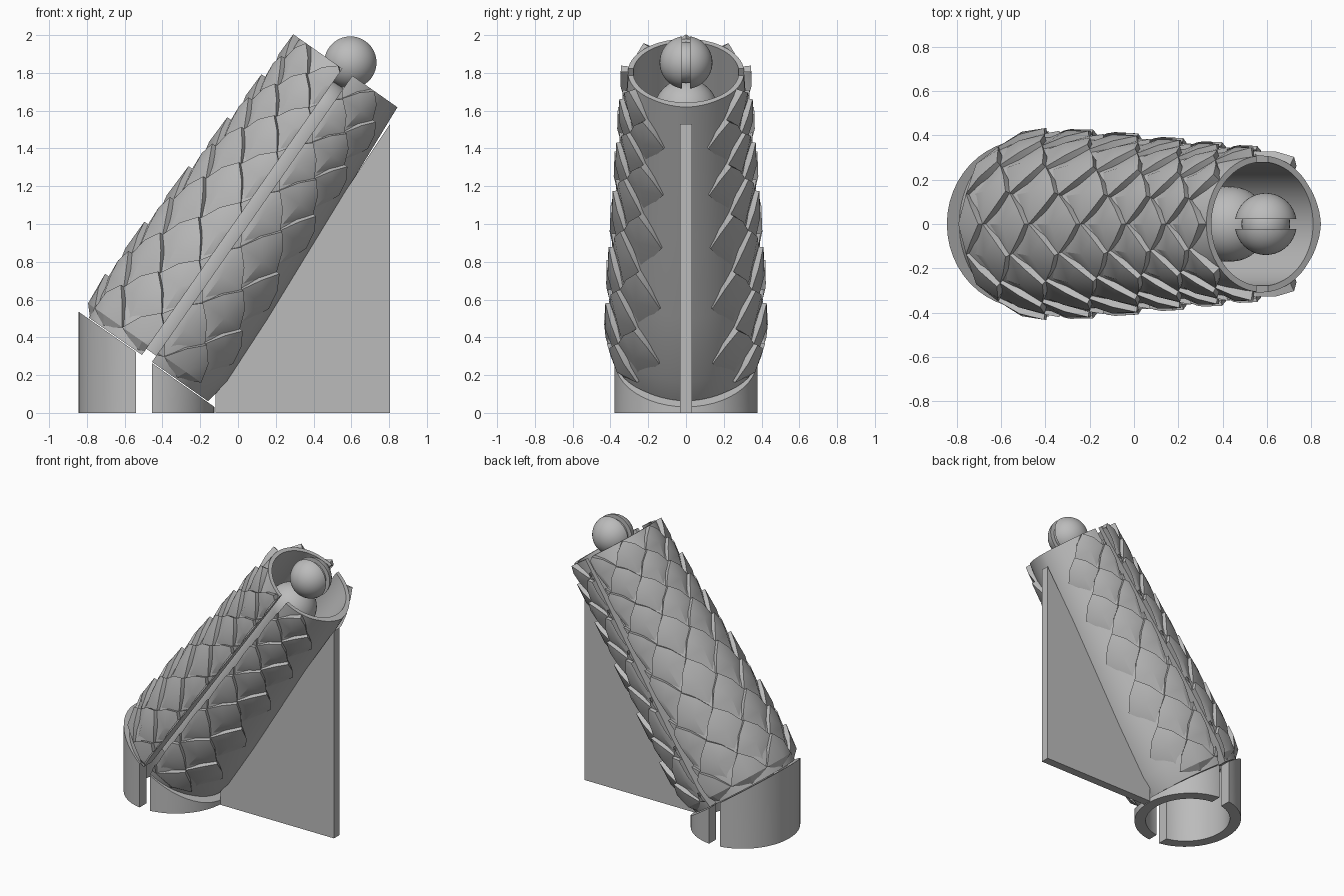
import bpy, bmesh, math
from mathutils import Matrix, Vector

if "Cube" in bpy.data.objects:
    bpy.data.objects.remove(bpy.data.objects["Cube"])

grey = bpy.data.materials.new("plain_grey")
grey.use_nodes = True
grey.diffuse_color = (0.5, 0.5, 0.5, 1)
grey.node_tree.nodes["Principled BSDF"].inputs["Base Color"].default_value = (0.5, 0.5, 0.5, 1)

# Leaning frame: local z runs along the tube, local x towards its underside
TILT = math.radians(35)
LEAN = Matrix.Translation((-0.459, 0, 0.321)) @ Matrix.Rotation(TILT, 4, 'Y')
AXIS = Vector((math.sin(TILT), 0, math.cos(TILT)))
SLIT = 0.032
SIDES = ((1, "lower"), (-1, "upper"))


def finish(name, bm, matrix=None, angle=30):
    bmesh.ops.recalc_face_normals(bm, faces=bm.faces)
    mesh = bpy.data.meshes.new(name)
    bm.to_mesh(mesh)
    bm.free()
    obj = bpy.data.objects.new(name, mesh)
    bpy.context.collection.objects.link(obj)
    mesh.materials.append(grey)
    if matrix:
        obj.matrix_world = matrix
    bpy.ops.object.select_all(action='DESELECT')
    obj.select_set(True)
    bpy.context.view_layer.objects.active = obj
    bpy.ops.object.shade_smooth_by_angle(angle=math.radians(angle))


def lathe(profile, sides=72, sx=1, sy=1):
    """Turn a closed loop of (radius, height) points around z."""
    bm = bmesh.new()
    rings = []
    for i in range(sides):
        a = math.tau * i / sides
        rings.append([bm.verts.new((r * sx * math.cos(a), r * sy * math.sin(a), z))
                      for r, z in profile])
    n = len(profile)
    for i in range(sides):
        p, q = rings[i], rings[(i + 1) % sides]
        for j in range(n):
            k = (j + 1) % n
            bm.faces.new((p[j], q[j], q[k], p[k]))
    return bm


def cut(bm, point, normal, fill=True):
    """Remove everything on the side the normal points to."""
    res = bmesh.ops.bisect_plane(bm, geom=bm.verts[:] + bm.edges[:] + bm.faces[:],
                                 plane_co=point, plane_no=normal, clear_outer=True)
    if fill:
        edges = [e for e in res["geom_cut"] if isinstance(e, bmesh.types.BMEdge)]
        bmesh.ops.holes_fill(bm, edges=edges, sides=0)


# Outer radius of the tube along its length
SHAPE = [(-0.04, 0.375), (0.1, 0.4), (0.5, 0.387), (1.0, 0.357), (1.81, 0.308)]


def radius(s):
    s = min(max(s, SHAPE[0][0]), SHAPE[-1][0])
    for (s0, r0), (s1, r1) in zip(SHAPE, SHAPE[1:]):
        if s <= s1:
            return r0 + (r1 - r0) * (s - s0) / (s1 - s0)


# Tube halves and base halves on each side of the slit
for side, label in SIDES:
    bm = lathe([(r, s) for s, r in SHAPE] + [(0.28, 1.81), (0.28, -0.04)])
    # Slight keel along the underside
    for v in bm.verts:
        a = abs(math.atan2(v.co.y, v.co.x))
        if v.co.xy.length > 0.3 and a < 0.6:
            v.co.xy *= 1 + 0.05 * (1 - a / 0.6)
    cut(bm, (side * SLIT, 0, 0), (-side, 0, 0))
    finish(label + "_tube_half", bm, LEAN)

    bm = lathe([(1, 0), (1, 0.8), (0.79, 0.8), (0.79, 0)], 48, 0.36, 0.38)
    cut(bm, (side * 0.043 - 0.012, 0, 0), (-side, 0, 0))
    cut(bm, (0, 0, 0.284), AXIS)
    finish(label + "_base_half", bm, Matrix.Translation((-0.485, 0, 0)))

# Overlapping scales, in staggered rows shrinking towards the top
ROWS = [-0.04, 0.02, 0.2, 0.37, 0.545, 0.73, 0.92, 1.09, 1.25, 1.4, 1.54, 1.68, 1.81]
STEP = math.pi / 9


def add_scale(bm, column, low, mid, top):
    def point(c, s, lift):
        a = math.pi + (column + c) * STEP
        r = radius(s) + lift
        return bm.verts.new((r * math.cos(a), r * math.sin(a), s))
    base = point(0, low, -0.008)
    crown = point(0, mid, 0.037)
    high = (mid + top) / 2 + 0.012
    edge = [(-1, mid, 0.018), (-0.54, high, 0.035), (0, top, 0.042),
            (0.54, high, 0.035), (1, mid, 0.018)]
    rim = [point(*e) for e in edge]
    under = [point(c, s, -0.02) for c, s, lift in edge]
    bm.faces.new((base, rim[0], crown))
    bm.faces.new((rim[-1], base, crown))
    for i in range(4):
        bm.faces.new((rim[i], rim[i + 1], crown))
        bm.faces.new((rim[i + 1], rim[i], under[i], under[i + 1]))


for side, label in SIDES:
    bm = bmesh.new()
    for k in range(2, len(ROWS)):
        for column in range(-7, 8):
            if (column + k) % 2 == 0:
                add_scale(bm, column, ROWS[k - 2], ROWS[k - 1], ROWS[k])
    cut(bm, (side * SLIT, 0, 0), (-side, 0, 0), fill=False)
    finish(label + "_scales", bm, LEAN, 20)

# Inner core with a domed top
bm = bmesh.new()
bmesh.ops.create_uvsphere(bm, u_segments=40, v_segments=20, radius=0.17)
for v in bm.verts:
    v.co.z = v.co.z + 1.56 if v.co.z > -0.001 else 0
finish("inner_core", bm, LEAN)

# Ball with a groove running round it
BALL = Matrix.Translation((0.595, 0, 1.855))
for side, label in ((1, "left"), (-1, "right")):
    bm = bmesh.new()
    bmesh.ops.create_uvsphere(bm, u_segments=40, v_segments=24, radius=0.14)
    cut(bm, (0, side * 0.022, 0), (0, -side, 0))
    finish(label + "_ball_half", bm, BALL)
bm = bmesh.new()
bmesh.ops.create_uvsphere(bm, u_segments=32, v_segments=16, radius=0.11)
finish("ball_core", bm, BALL)

# Upright support fin under the tube
bm = bmesh.new()
outline = [(-0.12, 0), (0.805, 0), (0.805, 1.53), (0.4, 0.92), (-0.07, 0.16), (-0.12, 0.1)]
face = bm.faces.new([bm.verts.new((x, -0.031, z)) for x, z in outline])
out = bmesh.ops.extrude_face_region(bm, geom=[face])
bmesh.ops.translate(bm, vec=(0, 0.062, 0),
                    verts=[v for v in out["geom"] if isinstance(v, bmesh.types.BMVert)])
finish("support_fin", bm)
